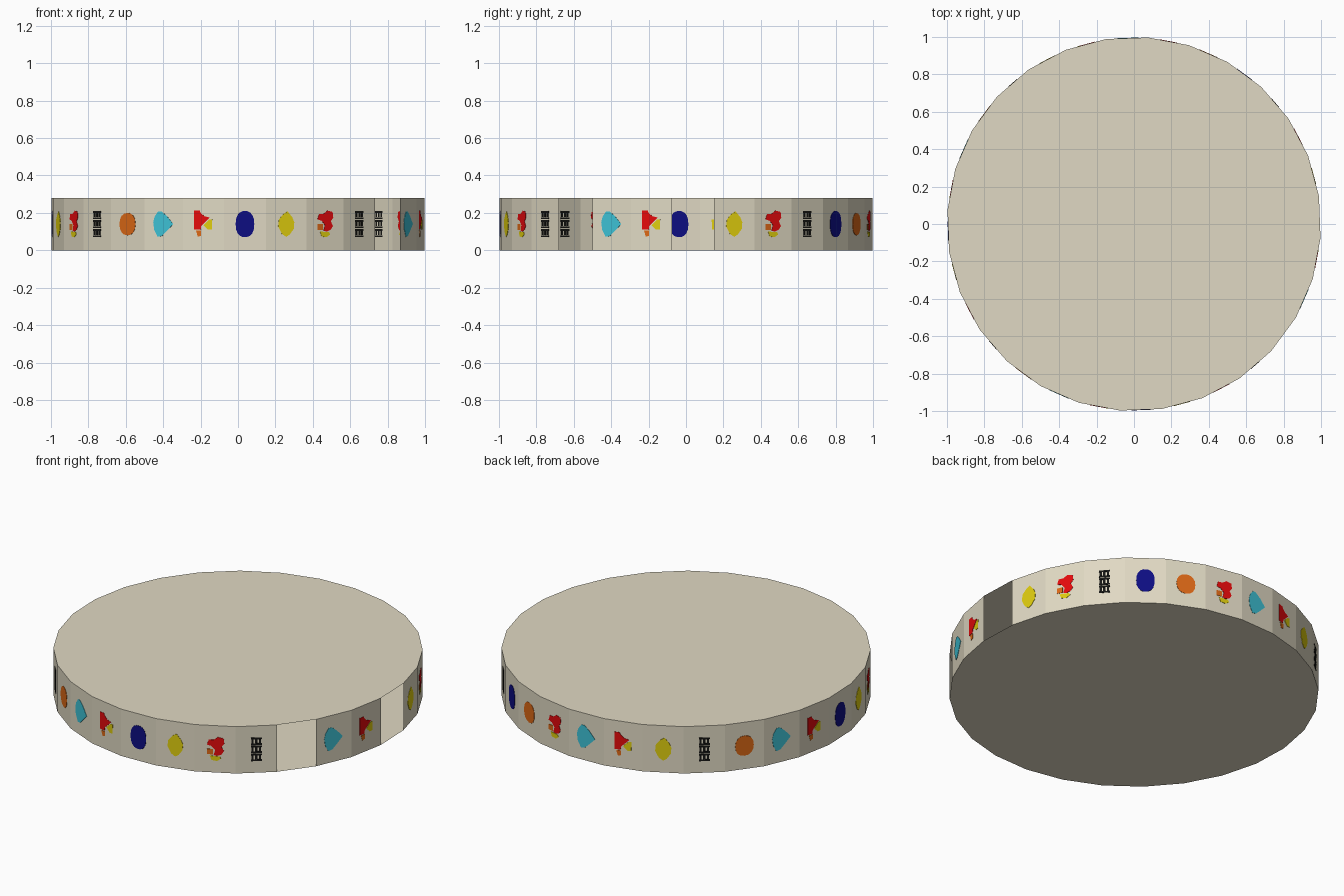
import bpy, bmesh, math
from mathutils import Vector

if "Cube" in bpy.data.objects:
    bpy.data.objects.remove(bpy.data.objects["Cube"])

SIDES, RADIUS, HEIGHT = 28, 1.0, 0.28
STEP = 2 * math.pi / SIDES
START = STEP * 2 / 3            # angle of the first rim corner


def material(name, r, g, b):
    lin = [(c / 255 / 12.92) if c < 11 else ((c / 255 + 0.055) / 1.055) ** 2.4 for c in (r, g, b)]
    m = bpy.data.materials.new(name)
    m.diffuse_color = (*lin, 1)
    m.use_nodes = True
    m.node_tree.nodes["Principled BSDF"].inputs["Base Color"].default_value = m.diffuse_color
    return m


MATS = {
    "cream": material("cream", 224, 217, 195),
    "red": material("red", 228, 10, 12),
    "yellow": material("yellow", 222, 204, 14),
    "orange": material("orange", 220, 104, 22),
    "navy": material("navy", 13, 13, 130),
    "cyan": material("cyan", 62, 194, 214),
    "black": material("black", 22, 22, 20),
}
NAMES = list(MATS)


def make_object(name, bm, mats):
    mesh = bpy.data.meshes.new(name)
    bm.to_mesh(mesh)
    bm.free()
    for m in mats:
        mesh.materials.append(MATS[m])
    ob = bpy.data.objects.new(name, mesh)
    bpy.context.collection.objects.link(ob)


def ellipse(u, v, a, b, n=16, power=1.0):
    pts = []
    for i in range(n):
        t = 2 * math.pi * i / n
        c, s = math.cos(t), math.sin(t)
        pts.append((u + a * math.copysign(abs(c) ** power, c),
                    v + b * math.copysign(abs(s) ** power, s)))
    return pts


def rect(u0, u1, v0, v1):
    return [(u0, v0), (u1, v0), (u1, v1), (u0, v1)]


# Three stacked banded blocks
blocks = []
for v in (-0.048, 0, 0.048):
    blocks += [("black", rect(-0.03, 0.03, v + 0.012, v + 0.022)),
               ("black", rect(-0.03, 0.03, v - 0.022, v - 0.012))]
    blocks += [("black", rect(u - 0.006, u + 0.006, v - 0.011, v + 0.011)) for u in (-0.02, 0, 0.02)]

# Painted shapes: across / up from the panel middle
SYMBOLS = {
    "lemon": [("yellow", [(0, -0.068), (0.02, -0.056), (0.042, -0.025), (0.045, 0.01), (0.034, 0.036),
                          (0.008, 0.068), (-0.015, 0.054), (-0.04, 0.025), (-0.044, -0.012), (-0.024, -0.052)])],
    "plum": [("navy", ellipse(0, 0, 0.05, 0.07, 18, 0.85))],
    "round_fruit": [("orange", ellipse(0, 0, 0.053, 0.06, 16, 0.9))],
    "drop": [("cyan", [(0.056, 0.0), (0.02, 0.042), (-0.012, 0.068), (-0.032, 0.068), (-0.052, 0.04),
                       (-0.06, 0.01), (-0.055, -0.03), (-0.035, -0.068), (-0.01, -0.064), (0.022, -0.034)])],
    "bunch": [("red", [(-0.045, 0.025), (-0.02, 0.018), (0.0, -0.005), (-0.008, -0.035), (0.01, -0.04),
                       (0.035, -0.03), (0.048, -0.01), (0.035, 0.015), (0.05, 0.035), (0.046, 0.065),
                       (0.015, 0.072), (-0.008, 0.055), (-0.035, 0.055)]),
              ("orange", rect(-0.045, -0.012, -0.032, 0.0)),
              ("yellow", [(-0.03, -0.04), (-0.02, -0.066), (0.01, -0.07), (0.032, -0.055), (0.025, -0.043)])],
    "split_mark": [("red", [(-0.05, 0.072), (-0.05, -0.03), (-0.015, -0.03), (-0.012, -0.01), (0.02, 0.02),
                            (0.035, 0.035), (0.005, 0.042), (-0.015, 0.06), (-0.02, 0.072)]),
                   ("yellow", [(0.0, -0.006), (0.026, -0.03), (0.046, -0.028), (0.048, 0.025), (0.03, 0.024)]),
                   ("orange", [(-0.04, -0.035), (-0.012, -0.035), (-0.012, -0.062), (-0.03, -0.068)])],
    "banded_blocks": blocks,
}
L, P, O, D, B, S, K = ("lemon", "plum", "round_fruit", "drop", "bunch", "split_mark", "banded_blocks")
# Panels counter-clockwise; None is an open gap
PANELS = [L, B, K, P, O, B, D, S, L, K, O, D, S, P, L, B, K, O, D, S, P, L, B, K, None, D, S, None]

# Drum: flat top and bottom, faceted rim with two open panels
bm = bmesh.new()
rings = [[bm.verts.new((RADIUS * math.cos(START + i * STEP), RADIUS * math.sin(START + i * STEP), z))
          for i in range(SIDES)] for z in (0, HEIGHT)]
bm.faces.new(rings[0][::-1])
bm.faces.new(rings[1])
for i, kind in enumerate(PANELS):
    j = (i + 1) % SIDES
    if kind:
        bm.faces.new((rings[0][i], rings[0][j], rings[1][j], rings[1][i]))
make_object("drum", bm, ["cream"])

# Thin painted plates, visible from outside and through the gaps
APOTHEM = RADIUS * math.cos(STEP / 2)
for kind, shapes in SYMBOLS.items():
    used = sorted({c for c, _ in shapes})
    bm = bmesh.new()
    for i, panel in enumerate(PANELS):
        if panel != kind:
            continue
        a = START + (i + 0.5) * STEP
        out = Vector((math.cos(a), math.sin(a), 0))
        side = Vector((-math.sin(a), math.cos(a), 0))
        mid = out * APOTHEM + Vector((0, 0, HEIGHT / 2))
        for colour, pts in shapes:
            if sum(p[0] * q[1] - q[0] * p[1] for p, q in zip(pts, pts[1:] + pts[:1])) < 0:
                pts = pts[::-1]
            back, front = [[bm.verts.new(mid + side * u + Vector((0, 0, v)) + out * d) for u, v in pts]
                           for d in (-0.002, 0.002)]
            n = len(pts)
            faces = [bm.faces.new(front), bm.faces.new(back[::-1])]
            faces += [bm.faces.new((back[k], back[(k + 1) % n], front[(k + 1) % n], front[k])) for k in range(n)]
            for f in faces:
                f.material_index = used.index(colour)
    make_object(kind + "_plates", bm, used)
